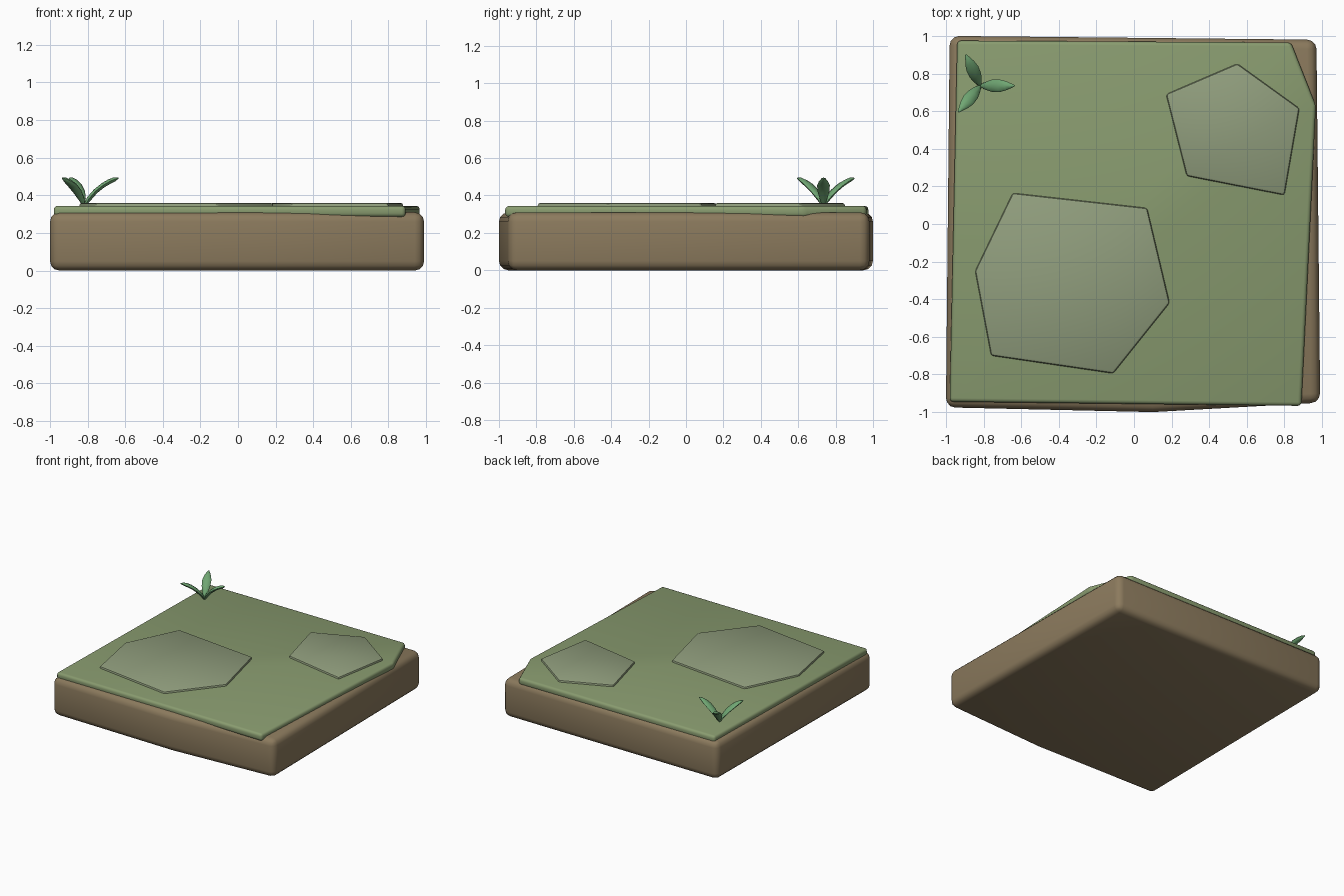
import bpy, bmesh, math
from mathutils import Vector

if "Cube" in bpy.data.objects:
    bpy.data.objects.remove(bpy.data.objects["Cube"])


def material(name, color):
    m = bpy.data.materials.new(name)
    m.diffuse_color = (*color, 1)
    m.use_nodes = True
    m.node_tree.nodes["Principled BSDF"].inputs["Base Color"].default_value = m.diffuse_color
    return m


SOIL = material("soil", (0.26, 0.195, 0.11))
GRASS = material("grass", (0.25, 0.33, 0.16))
STONE = material("stone", (0.28, 0.34, 0.205))
LEAF = material("leaf", (0.16, 0.38, 0.17))


def finish(name, bm, mat, angle):
    bmesh.ops.recalc_face_normals(bm, faces=bm.faces)
    me = bpy.data.meshes.new(name)
    bm.to_mesh(me)
    bm.free()
    me.materials.append(mat)
    ob = bpy.data.objects.new(name, me)
    bpy.context.collection.objects.link(ob)
    bpy.ops.object.select_all(action='DESELECT')
    ob.select_set(True)
    bpy.context.view_layer.objects.active = ob
    bpy.ops.object.shade_smooth_by_angle(angle=math.radians(angle))
    return ob


def slab(name, outline, z0, z1, bevel, segments, mat):
    """Extruded polygon with rounded edges."""
    bm = bmesh.new()
    face = bm.faces.new([bm.verts.new((x, y, z0)) for x, y in outline])
    top = bmesh.ops.extrude_face_region(bm, geom=[face], use_keep_orig=True)
    for v in top["geom"]:
        if isinstance(v, bmesh.types.BMVert):
            v.co.z = z1
    bmesh.ops.recalc_face_normals(bm, faces=bm.faces)
    edges = [e for e in bm.edges if e.calc_face_angle(0) > math.radians(10)]
    bmesh.ops.bevel(bm, geom=edges, offset=bevel, segments=segments,
                    profile=0.5, affect='EDGES', clamp_overlap=True)
    return finish(name, bm, mat, 35)


# Soil block
slab("soil_block", [(-0.98, 1.0), (0.97, 0.98), (0.99, -0.95), (0.1, -1.0), (-1.0, -0.975)],
     0, 0.31, 0.05, 3, SOIL)

# Grass layer with a clipped corner
slab("grass_layer", [(-0.94, 0.975), (0.835, 0.965), (0.967, 0.63), (0.89, -0.967), (-0.98, -0.945)],
     0.285, 0.344, 0.02, 3, GRASS)

# Paving stones set into the grass
slab("large_stone", [(-0.645, 0.165), (0.07, 0.085), (0.19, -0.42), (-0.11, -0.795),
                     (-0.76, -0.70), (-0.845, -0.25)], 0.31, 0.36, 0.014, 2, STONE)
slab("small_stone", [(0.17, 0.69), (0.55, 0.853), (0.88, 0.615), (0.80, 0.153), (0.28, 0.255)],
     0.31, 0.36, 0.014, 2, STONE)


def leaf(name, base, degrees):
    """Curved leaf lofted from elliptical rings: (reach, height, half width)."""
    stations = [(0.0, 0.0, 0.006), (0.025, 0.04, 0.02), (0.06, 0.08, 0.032), (0.1, 0.112, 0.034),
                (0.135, 0.132, 0.025), (0.16, 0.143, 0.014), (0.182, 0.15, 0.004)]
    a = math.radians(degrees)
    out = Vector((math.cos(a), math.sin(a), 0))
    side = Vector((-out.y, out.x, 0))
    up = Vector((0, 0, 1))
    bm = bmesh.new()
    rings = []
    for i, (r, h, w) in enumerate(stations):
        p, q = stations[max(i - 1, 0)], stations[min(i + 1, len(stations) - 1)]
        tangent = (out * (q[0] - p[0]) + up * (q[1] - p[1])).normalized()
        normal = tangent.cross(side).normalized()
        c = Vector(base) + out * r + up * h
        t = min(w * 0.8, 0.013)
        rings.append([bm.verts.new(c + side * w * math.cos(k * math.pi / 4)
                                   + normal * t * math.sin(k * math.pi / 4)) for k in range(8)])
    for r0, r1 in zip(rings, rings[1:]):
        for k in range(8):
            bm.faces.new((r0[k], r0[(k + 1) % 8], r1[(k + 1) % 8], r1[k]))
    bm.faces.new(rings[0])
    bm.faces.new(rings[-1])
    finish(name, bm, LEAF, 50)


# Sprout of three leaves
for i, angle in enumerate((0, 115, 230)):
    leaf(f"sprout_leaf_{i + 1}", (-0.817, 0.735, 0.342), angle)
